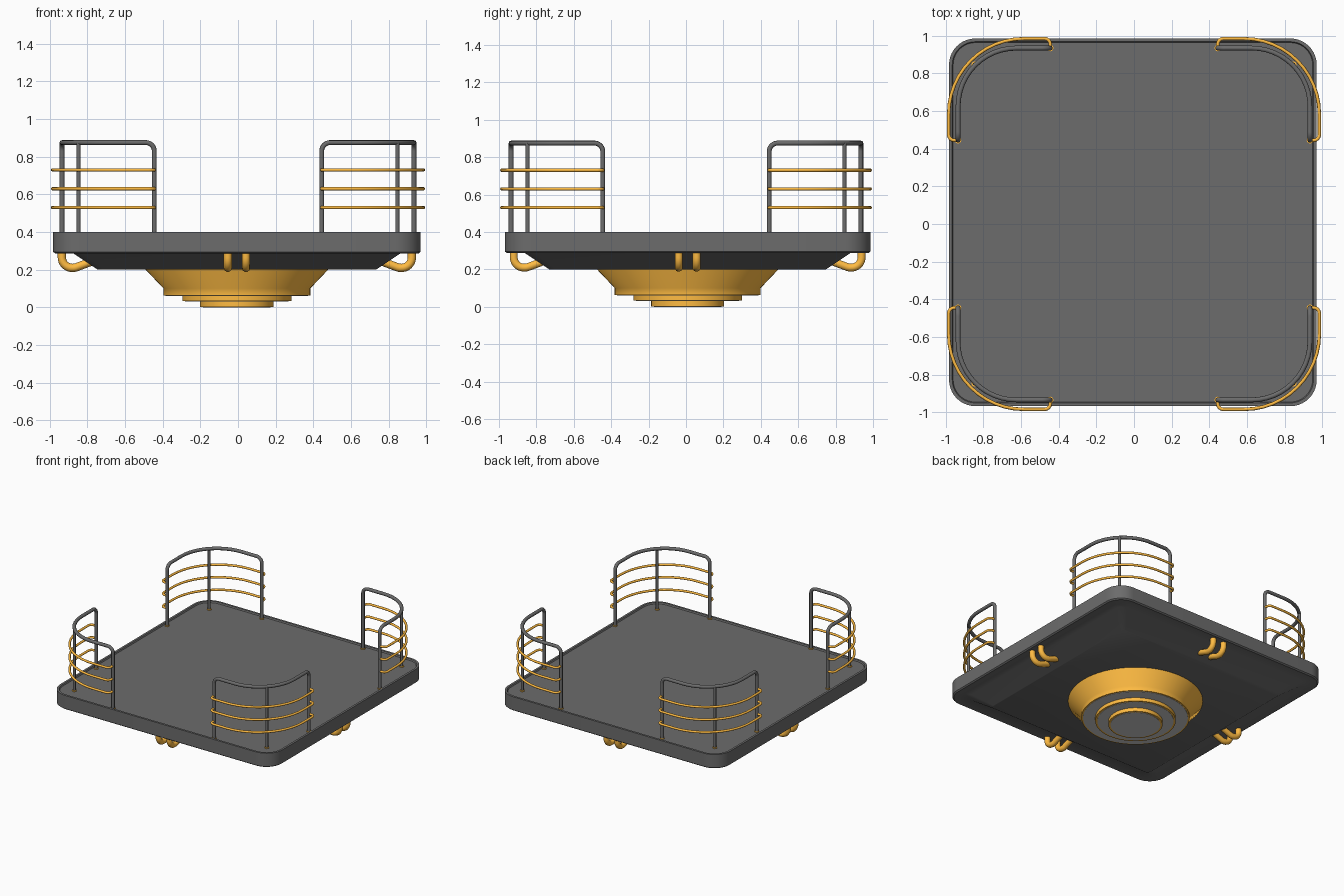
import bpy, bmesh, math
from mathutils import Vector, Matrix

if "Cube" in bpy.data.objects:
    bpy.data.objects.remove(bpy.data.objects["Cube"])

OFF = Vector((-0.006, 0.009, 0))      # platform sits slightly off the rail centre


def colour(name, rgb):
    m = bpy.data.materials.new(name)
    m.diffuse_color = (*rgb, 1)
    m.use_nodes = True
    m.node_tree.nodes["Principled BSDF"].inputs["Base Color"].default_value = m.diffuse_color
    return m


gold = colour("gold", (1.0, 0.50, 0.055))
dark = colour("dark_grey", (0.15, 0.15, 0.15))


def finish(name, bm, mat=None, loc=(0, 0, 0), angle=35):
    bmesh.ops.recalc_face_normals(bm, faces=bm.faces)
    me = bpy.data.meshes.new(name)
    bm.to_mesh(me)
    bm.free()
    ob = bpy.data.objects.new(name, me)
    bpy.context.collection.objects.link(ob)
    ob.location = loc
    if mat:
        me.materials.append(mat)
    bpy.ops.object.select_all(action='DESELECT')
    ob.select_set(True)
    bpy.context.view_layer.objects.active = ob
    bpy.ops.object.shade_smooth_by_angle(angle=math.radians(angle))
    return ob


def loft(name, loops, mat=None, loc=(0, 0, 0), angle=35):
    """Skin matching closed loops and cap both ends."""
    bm = bmesh.new()
    rings = [[bm.verts.new(p) for p in lp] for lp in loops]
    n = len(rings[0])
    for a, b in zip(rings, rings[1:]):
        for i in range(n):
            bm.faces.new((a[i], a[(i + 1) % n], b[(i + 1) % n], b[i]))
    bm.faces.new(rings[0])
    bm.faces.new(rings[-1])
    return finish(name, bm, mat, loc, angle)


def rounded_square(h, r, z, n=10):
    pts = []
    for q in range(4):
        c = Vector((h - r, h - r, z))
        for i in range(n + 1):
            a = math.pi / 2 * i / n
            pts.append(Matrix.Rotation(q * math.pi / 2, 3, 'Z')
                       @ (c + Vector((r * math.cos(a), r * math.sin(a), 0))))
    return pts


def circle(r, z, n=64):
    return [(r * math.cos(2 * math.pi * i / n), r * math.sin(2 * math.pi * i / n), z) for i in range(n)]


def fillet(points, radii, n=8):
    """Round the inner corners of a polyline with true arcs."""
    P = [Vector(p) for p in points]
    out = [P[0]]
    for a, b, c, r in zip(P, P[1:], P[2:], radii):
        u, v = (a - b).normalized(), (c - b).normalized()
        half = u.angle(v) / 2
        centre = b + (u + v).normalized() * r / math.sin(half)
        s = b + u * r / math.tan(half) - centre
        e = b + v * r / math.tan(half) - centre
        w = s.angle(e)
        for i in range(n + 1):
            t = i / n
            out.append(centre + (s * math.sin((1 - t) * w) + e * math.sin(t * w)) / math.sin(w))
    out.append(P[-1])
    return out


def tube(name, path, radius, mat=None, turn=0, loc=(0, 0, 0)):
    cu = bpy.data.curves.new(name, 'CURVE')
    cu.dimensions = '3D'
    cu.bevel_depth = radius
    cu.bevel_resolution = 3
    cu.use_fill_caps = True
    sp = cu.splines.new('POLY')
    sp.points.add(len(path) - 1)
    for p, co in zip(sp.points, path):
        p.co = (*(Matrix.Rotation(turn, 3, 'Z') @ Vector(co)), 1)
    ob = bpy.data.objects.new(name, cu)
    bpy.context.collection.objects.link(ob)
    ob.location = loc
    if mat:
        cu.materials.append(mat)
    bpy.ops.object.select_all(action='DESELECT')
    ob.select_set(True)
    bpy.context.view_layer.objects.active = ob
    bpy.ops.object.convert(target='MESH')
    bpy.ops.object.shade_smooth_by_angle(angle=math.radians(40))


# Platform slab with low rim, and tapered underside
loft("platform", [rounded_square(h, r, z) for h, r, z in (
    (0.74, 0.03, 0.20), (0.87, 0.06, 0.287), (0.967, 0.13, 0.287), (0.977, 0.14, 0.295),
    (0.977, 0.14, 0.40), (0.96, 0.123, 0.40), (0.955, 0.118, 0.39))], dark, OFF)

# Stepped round thruster below: softly shaded bowl, two steps, grey plates
bowl = [(0.49, 0.25), (0.49, 0.205), (0.39, 0.10), (0.39, 0.062)]
loft("thruster_bowl", [circle(r, z) for r, z in bowl], gold, OFF, 80)
for i, (r, top, low) in enumerate(((0.29, 0.07, 0.033), (0.195, 0.04, 0.002))):
    loft(f"thruster_step_{i}", [circle(r, top), circle(r, low)], gold, OFF)
for i, (r, low) in enumerate(((0.378, 0.062), (0.275, 0.033), (0.18, 0.002))):
    loft(f"thruster_plate_{i}", [circle(r, low + 0.004), circle(r, low - 0.002)], None, OFF)

# Corner rail paths
E, R = 0.445, 0.935
post_spots = [(E, R), (0.847, 0.847), (R, E)]
frame_path = fillet([(E, R, 0.39), (E, R, 0.875), (R, R, 0.875), (R, E, 0.875), (R, E, 0.39)],
                    [0.045, 0.31, 0.045], 12)
for q in range(4):
    turn = q * math.pi / 2
    tube(f"rail_frame_{q}", frame_path, 0.013, dark, turn)
    tube(f"rail_middle_post_{q}", [(0.847, 0.847, 0.39), (0.847, 0.847, 0.875)], 0.011, dark, turn)
    # Gold horizontal bars, hooked into the end posts
    for k, z in enumerate((0.53, 0.63, 0.73)):
        bar = fillet([(E, 0.945, z), (E, 0.985, z), (0.985, 0.985, z),
                      (0.985, E, z), (0.945, E, z)], [0.03, 0.40, 0.03], 12)
        tube(f"rail_bar_{q}_{k}", bar, 0.009, gold, turn)
    # Gold collars at the post feet
    for k, (x, y) in enumerate(post_spots):
        p = Matrix.Rotation(turn, 3, 'Z') @ Vector((x, y, 0))
        loft(f"post_collar_{q}_{k}", [circle(0.017, 0.385, 20), circle(0.017, 0.396, 20)], gold, p)
    # Pair of bent pipes under each edge
    for k, y in enumerate((-0.048, 0.048)):
        pipe = fillet([(0.93, y, 0.30), (0.93, y, 0.205), (0.86, y, 0.21), (0.74, y, 0.255)],
                      [0.055, 0.06], 8)
        tube(f"under_pipe_{q}_{k}", pipe, 0.022, gold, turn, OFF)
